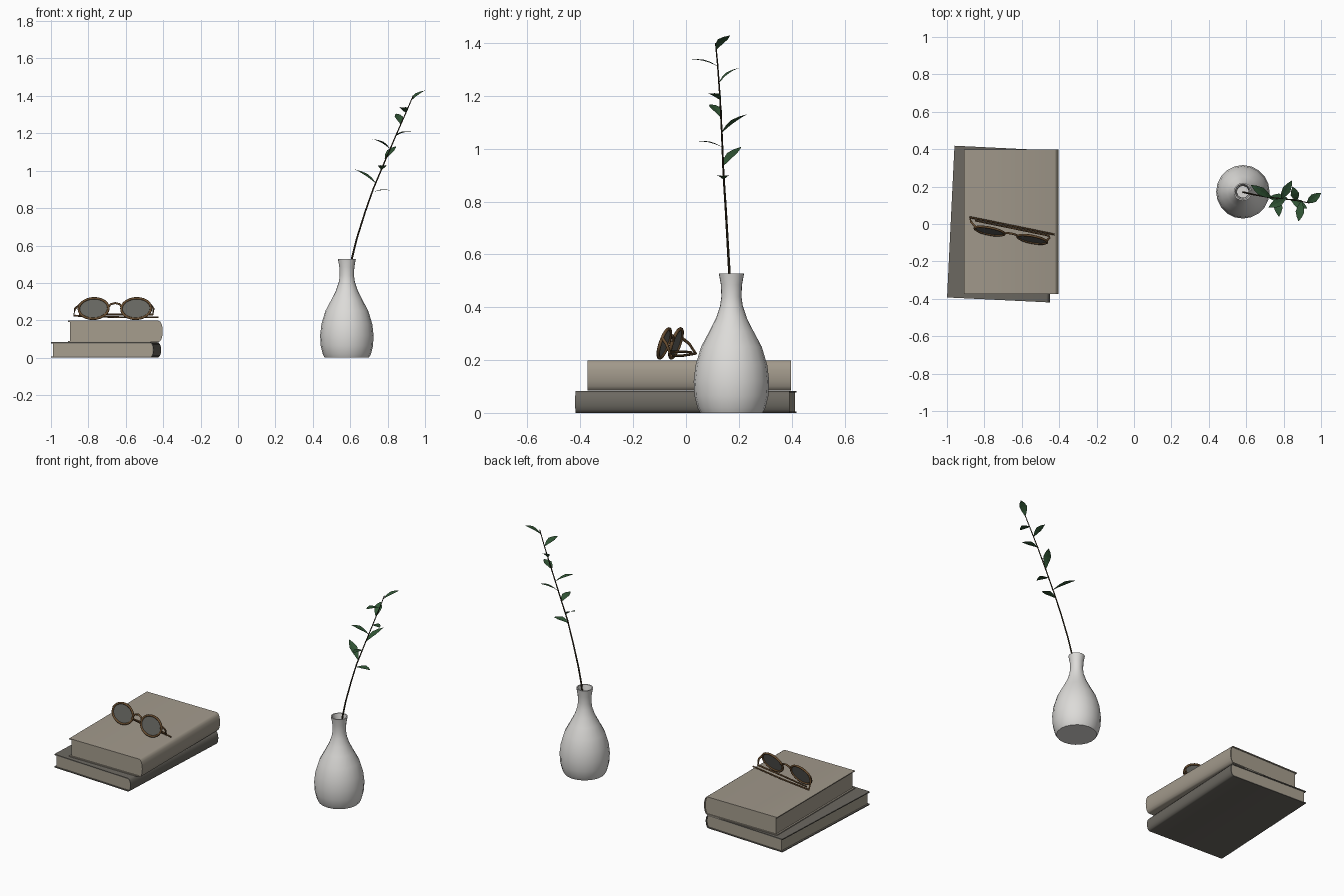
import bpy, bmesh, math
from mathutils import Vector, Matrix

if "Cube" in bpy.data.objects:
    bpy.data.objects.remove(bpy.data.objects["Cube"])

def mat(name, rgb):
    m = bpy.data.materials.new(name)
    m.diffuse_color = (*rgb, 1)
    m.use_nodes = True
    m.node_tree.nodes["Principled BSDF"].inputs["Base Color"].default_value = m.diffuse_color
    return m

CERAMIC = mat("white ceramic", (0.72, 0.71, 0.69))
TAN = mat("tan cover", (0.36, 0.32, 0.26))
GREY = mat("dark grey cover", (0.15, 0.14, 0.12))
PAPER = mat("aged paper", (0.38, 0.34, 0.27))
BRONZE = mat("brown frame", (0.14, 0.075, 0.03))
LENS = mat("smoky lens", (0.13, 0.13, 0.115))
STEM = mat("dark stem", (0.035, 0.025, 0.012))
LEAF = mat("green leaf", (0.03, 0.09, 0.035))

def finish(bm, name, material, smooth=None):
    bmesh.ops.recalc_face_normals(bm, faces=bm.faces)
    me = bpy.data.meshes.new(name)
    bm.to_mesh(me)
    bm.free()
    ob = bpy.data.objects.new(name, me)
    bpy.context.collection.objects.link(ob)
    me.materials.append(material)
    if smooth:
        bpy.ops.object.select_all(action='DESELECT')
        ob.select_set(True)
        bpy.context.view_layer.objects.active = ob
        bpy.ops.object.shade_smooth_by_angle(angle=math.radians(smooth))
    return ob

def extrude_xz(name, pts, length, material, place):
    """Extrude an xz outline along y, centred, then place it."""
    bm = bmesh.new()
    f = bm.faces.new([bm.verts.new((x, -length / 2, z)) for x, z in pts])
    g = bmesh.ops.extrude_face_region(bm, geom=[f])
    vs = [v for v in g["geom"] if isinstance(v, bmesh.types.BMVert)]
    bmesh.ops.translate(bm, verts=vs, vec=(0, length, 0))
    bm.transform(place)
    return finish(bm, name, material, 35)

def tube(name, pts, radii, material, cyclic=False, sides=8):
    """Round tube through points."""
    pts = [Vector(p) for p in pts]
    n = len(pts)
    bm = bmesh.new()
    rings = []
    for i, p in enumerate(pts):
        a = pts[i - 1] if (i or cyclic) else p
        b = pts[(i + 1) % n] if (i < n - 1 or cyclic) else p
        t = (b - a).normalized()
        ref = Vector((0.19, 0.98, 0.05))
        s = t.cross(ref).normalized()
        w = s.cross(t)
        r = radii[0] + (radii[1] - radii[0]) * i / (n - 1)
        rings.append([bm.verts.new(p + r * (math.cos(k * math.tau / sides) * s + math.sin(k * math.tau / sides) * w))
                      for k in range(sides)])
    for i in range(n if cyclic else n - 1):
        A, B = rings[i], rings[(i + 1) % n]
        for k in range(sides):
            j = (k + 1) % sides
            bm.faces.new((A[k], A[j], B[j], B[k]))
    if not cyclic:
        bm.faces.new(rings[0])
        bm.faces.new(rings[-1])
    return finish(bm, name, material, 50)

# Books: C-shaped cover with rounded spine on +x, page block inside
def book(name, cx, cy, z, w, length, h, bulge, angle, cover):
    t, lip = 0.006, 0.01
    place = Matrix.Translation((cx, cy, z)) @ Matrix.Rotation(math.radians(angle), 4, 'Z')

    def arc(z0, z1, b):
        return [(w / 2 + b * math.sin(math.pi * i / 8), (z0 + z1) / 2 - (z1 - z0) / 2 * math.cos(math.pi * i / 8))
                for i in range(9)]
    outer = [(-w / 2, 0)] + arc(0, h, bulge) + [(-w / 2, h)]
    inner = [(-w / 2, h - t)] + arc(t, h - t, bulge - t)[::-1] + [(-w / 2, t)]
    extrude_xz(name + "_cover", outer + inner, length, cover, place)
    e = t - 0.001
    pages = [(-w / 2 + lip, e)] + arc(e, h - e, bulge - e) + [(-w / 2 + lip, h - e)]
    extrude_xz(name + "_pages", pages, length - 0.012, PAPER, place)

book("lower_book", -0.715, 0.0, 0.0, 0.53, 0.812, 0.083, 0.02, -2.8, GREY)
book("upper_book", -0.667, 0.012, 0.084, 0.485, 0.77, 0.114, 0.022, 0, TAN)

# Vase: lathe of outer wall, rim and inner wall
profile = [(0.118, 0), (0.129, 0.02), (0.14, 0.065), (0.143, 0.12), (0.136, 0.18), (0.115, 0.25),
           (0.083, 0.31), (0.058, 0.36), (0.043, 0.405), (0.038, 0.44), (0.040, 0.485), (0.048, 0.528),
           (0.041, 0.528), (0.033, 0.485), (0.031, 0.44), (0.036, 0.405), (0.05, 0.36), (0.075, 0.31)]
SIDES = 20
bm = bmesh.new()
rings = [[bm.verts.new((0.582 + r * math.cos(k * math.tau / SIDES), 0.172 + r * math.sin(k * math.tau / SIDES), z))
          for k in range(SIDES)] for r, z in profile]
for A, B in zip(rings, rings[1:]):
    for k in range(SIDES):
        j = (k + 1) % SIDES
        bm.faces.new((A[k], A[j], B[j], B[k]))
bm.faces.new(rings[0])
bm.faces.new(rings[-1])
finish(bm, "vase", CERAMIC, 50)

# Stem
tube("stem", [(0.585, 0.17, 0.32), (0.61, 0.164, 0.535), (0.636, 0.158, 0.64), (0.68, 0.15, 0.78), (0.722, 0.142, 0.9),
              (0.785, 0.136, 1.05), (0.845, 0.129, 1.19), (0.9, 0.12, 1.315), (0.936, 0.112, 1.4)],
     (0.0055, 0.0025), STEM, sides=6)

# Leaves: base and tip points; width lies horizontal, middle arched up
leaves = [((.72, .142, .885), (.82, .138, .893)), ((.735, .14, .935), (.625, .208, 1.006)),
          ((.768, .138, 1.005), (.775, .04, 1.027)), ((.787, .136, 1.062), (.845, .232, 1.13)),
          ((.81, .133, 1.12), (.72, .09, 1.168)), ((.84, .13, 1.185), (.925, .085, 1.208)),
          ((.87, .125, 1.25), (.848, .2, 1.305)), ((.895, .12, 1.312), (.88, .015, 1.338)),
          ((.925, .114, 1.375), (1.0, .165, 1.428))]
for n, (a, b) in enumerate(leaves):
    a, b = Vector(a), Vector(b)
    side = (b - a).cross(Vector((0, 0, 1))).normalized()
    up = side.cross(b - a).normalized()
    bm = bmesh.new()
    rows = []
    for t, w in ((0, .003), (.3, .017), (.55, .023), (.8, .014), (1, .001)):
        c = a.lerp(b, t) + up * 0.03 * t * (1 - t)
        rows.append([bm.verts.new(c + side * w * s + up * 0.15 * w * abs(s)) for s in (-1, 0, 1)])
    for A, B in zip(rows, rows[1:]):
        for k in (0, 1):
            bm.faces.new((A[k], A[k + 1], B[k + 1], B[k]))
    finish(bm, f"leaf_{n + 1}", LEAF)

# Glasses: front tilted back, arms folded behind
yaw, tilt = math.radians(-11), math.radians(18)
U = Vector((math.cos(yaw), math.sin(yaw), 0))
V = Vector((-math.sin(yaw) * math.sin(tilt), math.cos(yaw) * math.sin(tilt), math.cos(tilt)))
MID = Vector((-0.658, -0.06, 0.263))

def on_front(u, v):
    return MID + U * u + V * v

for side, s in (("left", -1), ("right", 1)):
    ell = [on_front(s * 0.116 + 0.081 * math.cos(i * math.tau / 24), 0.058 * math.sin(i * math.tau / 24))
           for i in range(24)]
    tube(side + "_rim", ell, (0.0065, 0.0065), BRONZE, cyclic=True)
    bm = bmesh.new()
    bm.faces.new([bm.verts.new(p) for p in ell])
    finish(bm, side + "_lens", LENS)
tube("bridge", [on_front(u, v) for u, v in ((-.036, .008), (-.025, .024), (0, .031), (.025, .024), (.036, .008))],
     (0.0055, 0.0055), BRONZE)
for name, u, path in (
        ("left_arm", -0.193, [(-.872, .012, .262), (-.878, .036, .225), (-.65, -.01, .217), (-.425, -.056, .216)]),
        ("right_arm", 0.193, [(-.452, -.075, .262), (-.455, -.062, .23), (-.65, -.022, .232), (-.85, .018, .23)])):
    tube(name, [on_front(u, 0.022)] + path, (0.006, 0.0045), BRONZE)
